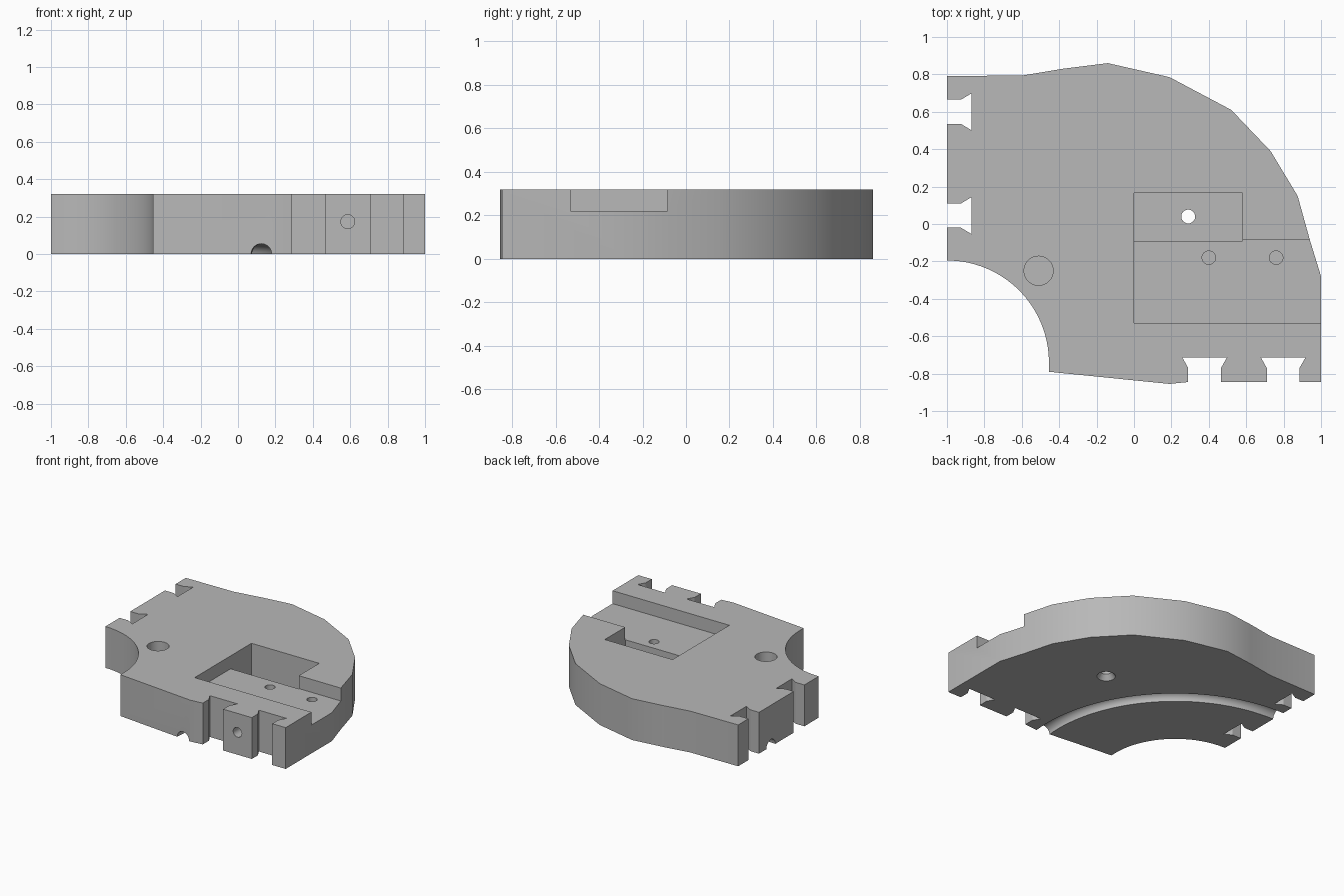
import bpy, bmesh, math
from mathutils import Vector

old = bpy.data.objects.get("Cube")
if old:
    bpy.data.objects.remove(old, do_unlink=True)

HEIGHT = 0.32
FLOOR = 0.22          # shallow pocket floor
DEEP = 0.06           # deep pocket floor
HUB = Vector((-1, -0.74))

grey = bpy.data.materials.new("plain_grey")
grey.use_nodes = True
colour = (0.48, 0.48, 0.48, 1)
grey.diffuse_color = colour
grey.node_tree.nodes["Principled BSDF"].inputs["Base Color"].default_value = colour


def front_notch(left, right):
    """Dovetail slot opening on the front edge."""
    edge, neck, end, flare = -0.845, -0.77, -0.715, 0.031
    return [(left, edge), (left, neck), (left - flare, end),
            (right + flare, end), (right, neck), (right, edge)]


def side_notch(top, bottom):
    """Dovetail slot opening on the -x edge."""
    neck, end, flare = -0.925, -0.87, 0.033
    return [(-1, top), (neck, top), (end, top + flare),
            (end, bottom - flare), (neck, bottom), (-1, bottom)]


# Plate outline, counter-clockwise from the concave inner corner
outline = [(-0.455, -0.79), (0.19, -0.855)]
outline += front_notch(0.29, 0.465) + front_notch(0.71, 0.885)
outline += [(1, -0.845), (1, -0.28), (0.94, -0.085), (0.875, 0.15),
            (0.73, 0.39), (0.52, 0.61), (0.19, 0.785), (-0.14, 0.86),
            (-0.38, 0.83), (-0.59, 0.795), (-1, 0.79)]
outline += side_notch(0.665, 0.535) + side_notch(0.11, -0.02)
STEPS = 32
for i in range(STEPS + 1):
    a = math.pi / 2 * (1 - i / STEPS)
    outline.append((HUB.x + 0.545 * math.cos(a), HUB.y + 0.545 * math.sin(a)))

# Extruded plate
bm = bmesh.new()
base = bm.faces.new([bm.verts.new((x, y, 0)) for x, y in outline])
top = bmesh.ops.extrude_face_region(bm, geom=[base])["geom"]
bmesh.ops.translate(bm, vec=(0, 0, HEIGHT),
                    verts=[v for v in top if isinstance(v, bmesh.types.BMVert)])
bmesh.ops.recalc_face_normals(bm, faces=bm.faces)
mesh = bpy.data.meshes.new("corner_plate")
bm.to_mesh(mesh)
bm.free()
plate = bpy.data.objects.new("corner_plate", mesh)
bpy.context.collection.objects.link(plate)
mesh.materials.append(grey)


def cut(name):
    """Subtract the active object from the plate, then discard it."""
    cutter = bpy.context.object
    cutter.name = name
    cutter.hide_render = True
    mod = plate.modifiers.new(name, 'BOOLEAN')
    mod.operation = 'DIFFERENCE'
    mod.solver = 'EXACT'
    mod.object = cutter
    bpy.context.view_layer.objects.active = plate
    bpy.ops.object.modifier_apply(modifier=name)
    bpy.data.objects.remove(cutter, do_unlink=True)


def pocket(name, low, high):
    low, high = Vector(low), Vector(high)
    bpy.ops.mesh.primitive_cube_add(size=1, location=(low + high) / 2)
    bpy.context.object.scale = high - low
    bpy.context.view_layer.update()
    cut(name)


def hole(name, x, y, radius, bottom, top):
    bpy.ops.mesh.primitive_cylinder_add(
        vertices=32, radius=radius, depth=top - bottom,
        location=(x, y, (top + bottom) / 2))
    cut(name)


# Stepped pocket
pocket("shallow_pocket", (0, -0.53, FLOOR), (1.2, -0.085, 0.5))
pocket("deep_pocket", (0, -0.09, DEEP), (0.58, 0.165, 0.5))

# Blind holes from above
hole("pin_hole", -0.51, -0.25, 0.078, 0.1, 0.5)
for x in (0.4, 0.76):
    hole("screw_hole", x, -0.18, 0.036, 0.08, 0.3)

# Through hole with countersink underneath
hole("through_hole", 0.29, 0.04, 0.037, -0.1, 0.1)
bpy.ops.mesh.primitive_cone_add(vertices=32, radius1=0.08, radius2=0.036,
                                depth=0.06, location=(0.29, 0.04, 0.01))
cut("countersink")

# Horizontal hole in the front tooth
bpy.ops.mesh.primitive_cylinder_add(vertices=32, radius=0.037, depth=0.4,
                                    location=(0.587, -0.8, 0.173),
                                    rotation=(math.pi / 2, 0, 0))
cut("front_hole")

# Curved half-round channel along the underside
bpy.ops.mesh.primitive_torus_add(major_segments=128, minor_segments=32,
                                 major_radius=1.13, minor_radius=0.055,
                                 location=(HUB.x, HUB.y, 0))
cut("underside_channel")

# Soft curved walls, crisp edges
bpy.ops.object.select_all(action='DESELECT')
plate.select_set(True)
bpy.context.view_layer.objects.active = plate
bpy.ops.object.shade_smooth_by_angle(angle=math.radians(25))
